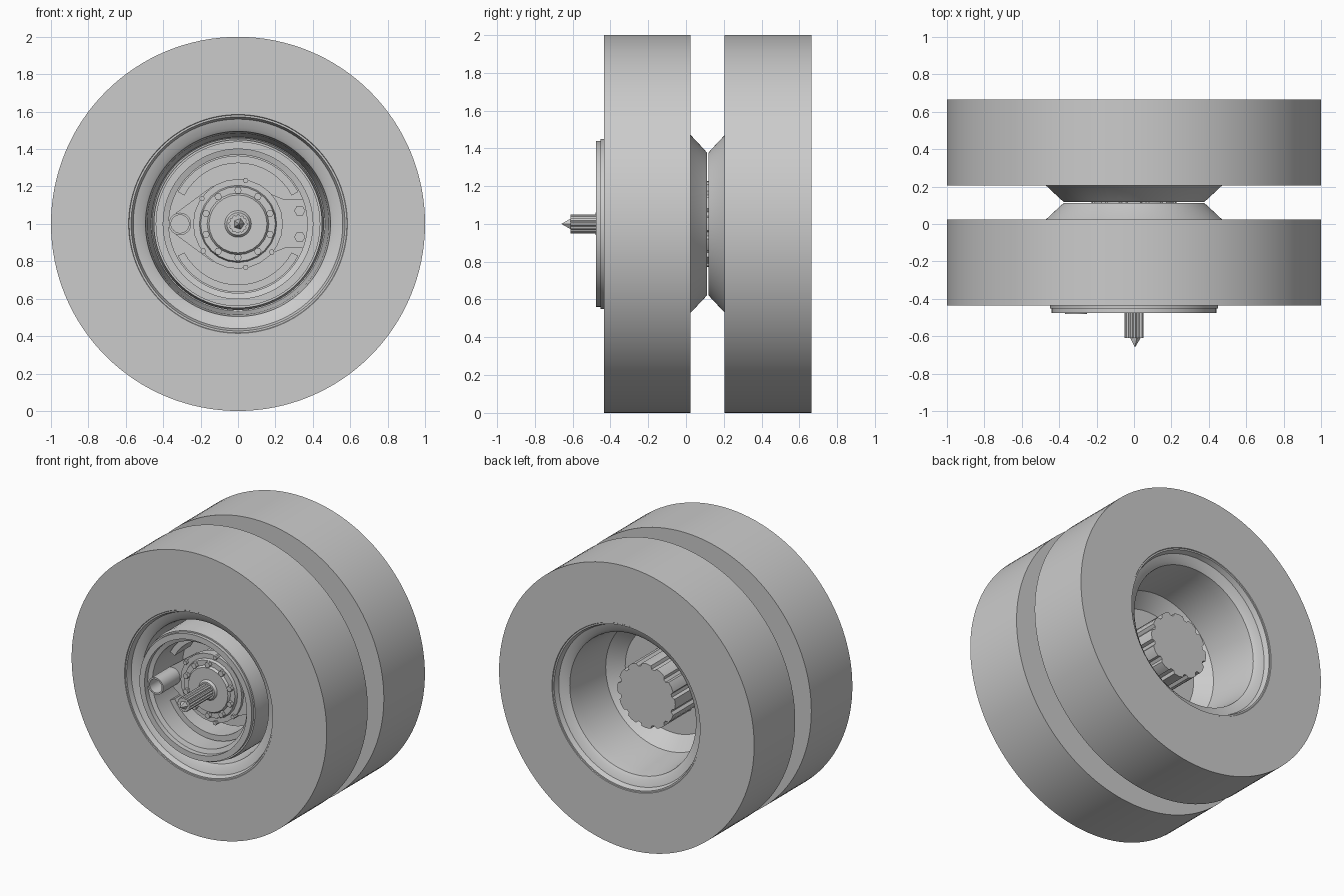
import bpy, bmesh, math
from mathutils import Matrix, Vector

cube = bpy.data.objects.get("Cube")
if cube:
    bpy.data.objects.remove(cube, do_unlink=True)

grey = bpy.data.materials.new("plain_grey")
grey.use_nodes = True
colour = (0.6, 0.6, 0.6, 1)
grey.diffuse_color = colour
grey.node_tree.nodes["Principled BSDF"].inputs["Base Color"].default_value = colour


def finish(bm, name):
    bmesh.ops.recalc_face_normals(bm, faces=bm.faces)
    mesh = bpy.data.meshes.new(name)
    bm.to_mesh(mesh)
    bm.free()
    mesh.materials.append(grey)
    ob = bpy.data.objects.new(name, mesh)
    bpy.context.collection.objects.link(ob)
    bpy.ops.object.select_all(action='DESELECT')
    ob.select_set(True)
    bpy.context.view_layer.objects.active = ob
    bpy.ops.object.shade_smooth_by_angle(angle=math.radians(30))
    return ob


def lathe(name, profile, x=0, z=1, sides=96):
    """Spin a closed (radius, y) outline around the axle direction."""
    bm = bmesh.new()
    rings = []
    for r, y in profile:
        if r == 0:
            rings.append([bm.verts.new((x, y, z))] * sides)
        else:
            rings.append([bm.verts.new((x + r * math.cos(t), y, z + r * math.sin(t)))
                          for t in (math.tau * i / sides for i in range(sides))])
    for a, b in zip(rings, rings[1:] + rings[:1]):
        for i in range(sides):
            j = (i + 1) % sides
            corners = list(dict.fromkeys((a[i], a[j], b[j], b[i])))
            if len(corners) > 2:
                bm.faces.new(corners)
    return finish(bm, name)


def rod(name, r, y0, y1, x=0, z=1, sides=24):
    return lathe(name, [(0, y0), (r, y0), (r, y1), (0, y1)], x, z, sides)


def extrude(name, outline, y0, y1):
    """Extrude an (x, z) outline, measured from the axle, along y."""
    bm = bmesh.new()
    face = bm.faces.new([bm.verts.new((x, y0, 1 + z)) for x, z in outline])
    out = bmesh.ops.extrude_face_region(bm, geom=[face])
    verts = [v for v in out["geom"] if isinstance(v, bmesh.types.BMVert)]
    bmesh.ops.translate(bm, verts=verts, vec=(0, y1 - y0, 0))
    return finish(bm, name)


def polar(r, degrees):
    t = math.radians(degrees)
    return r * math.cos(t), r * math.sin(t)


def arc(r, start, end, steps=16):
    return [polar(r, start + (end - start) * i / steps) for i in range(steps + 1)]


# Twin wheels: y measured from the plane where the two dishes meet
MID = 0.115
tyre = [(1, 0.09), (1, 0.55), (0.585, 0.55), (0.555, 0.5), (0.5, 0.09)]
rim = [(0.585, 0.545), (0.572, 0.545), (0.56, 0.51), (0.515, 0.495), (0.495, 0.48),
       (0.485, 0.41), (0.465, 0.12), (0.375, 0.03), (0.2, 0.03), (0.2, 0.003),
       (0.375, 0.003), (0.39, 0.015), (0.47, 0.09), (0.53, 0.12), (0.555, 0.47)]
for side, sign in (("front", -1), ("rear", 1)):
    for part, profile in (("tyre", tyre), ("rim", rim)):
        lathe(f"{side}_{part}", [(r, MID + sign * y) for r, y in profile],
              sides=128)

# Brake drum with stepped flange inside the front wheel
lathe("brake_drum", [(0.40, -0.475), (0.44, -0.475), (0.44, -0.452), (0.45, -0.452),
                     (0.45, -0.435), (0.46, -0.40), (0.46, -0.02), (0.36, -0.02),
                     (0.2, -0.02), (0.2, -0.09), (0.37, -0.09), (0.37, -0.43),
                     (0.40, -0.44)])

# Brake shoes: curved plates above and below the hub
for name, start in (("upper_brake_shoe", 28), ("lower_brake_shoe", 208)):
    outline = arc(0.365, start, start + 124) + arc(0.325, start + 124, start)
    extrude(name, outline, -0.30, -0.12)

# Fluted axle hub through both wheels
flutes = 12
hub = []
for i in range(flutes):
    a = 360 / flutes * i
    hub += [polar(0.225, a - 9), polar(0.228, a), polar(0.225, a + 9),
            polar(0.205, a + 12), polar(0.205, a + 18)]
extrude("fluted_hub", hub, -0.27, 0.445)
lathe("hub_flange", [(0, -0.30), (0.24, -0.30), (0.24, -0.24), (0, -0.24)], sides=24)
lathe("hub_cap", [(0, -0.335), (0.155, -0.335), (0.165, -0.32), (0.20, -0.32),
                  (0.21, -0.29), (0, -0.29)], sides=24)
lathe("hub_collar", [(0, -0.35), (0.06, -0.35), (0.075, -0.33), (0, -0.33)], sides=32)

# Bolts round the hub
for i in range(10):
    x, z = polar(0.18, 36 * i + 18)
    rod(f"cap_bolt_{i + 1}", 0.02, -0.345, -0.31, x, 1 + z, 6)
for i, angle in enumerate((80, 145, 218, 280, 320)):
    x, z = polar(0.235, angle)
    rod(f"flange_bolt_{i + 1}", 0.015, -0.32, -0.26, x, 1 + z, 6)

# Tapered arm carrying the side pipe, and bracket on the other side
extrude("pipe_arm", arc(0.07, 0, 0, 1)[:1] + [(0.0, 0.22), (-0.14, 0.20), (-0.33, 0.06),
        (-0.37, 0), (-0.33, -0.06), (-0.14, -0.20), (0.0, -0.22)], -0.29, -0.25)
lathe("side_pipe", [(0.06, -0.48), (0.06, -0.26), (0, -0.26), (0, -0.30),
                    (0.048, -0.30), (0.048, -0.48)], x=-0.31, sides=32)
extrude("side_bracket", [(0.15, 0.17), (0.25, 0.13), (0.36, 0.13), (0.38, 0.08),
        (0.38, -0.08), (0.36, -0.13), (0.25, -0.13), (0.15, -0.17)], -0.28, -0.24)
for name, z in (("upper", 1.07), ("lower", 0.93)):
    rod(f"{name}_bracket_bolt", 0.03, -0.305, -0.27, 0.33, z, 6)

# Splined axle shaft with a pointed broken tip
spline = []
for i in range(12):
    spline += [polar(0.05, 30 * i - 8), polar(0.05, 30 * i + 4), polar(0.043, 30 * i + 12)]
extrude("axle_shaft", spline, -0.61, -0.33)
lathe("shaft_tip", [(0, -0.66), (0.03, -0.61), (0.03, -0.60), (0, -0.60)],
      x=0.005, sides=5)
